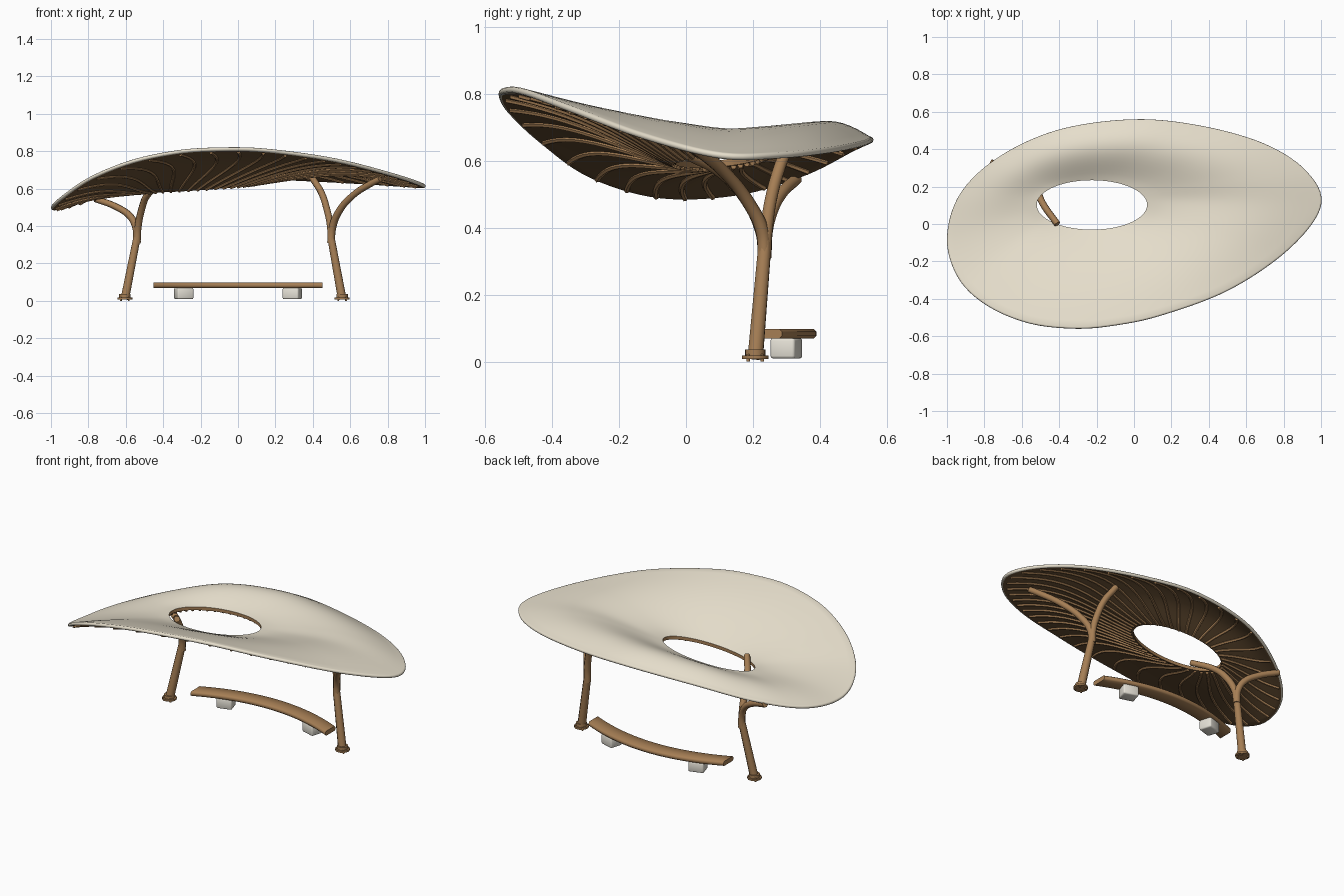
import bpy, bmesh
from math import sin, cos, pi, atan2
from mathutils import Vector, Matrix

if "Cube" in bpy.data.objects:
    bpy.data.objects.remove(bpy.data.objects["Cube"])


def material(name, rgb):
    m = bpy.data.materials.new(name)
    m.use_nodes = True
    m.diffuse_color = (*rgb, 1)
    m.node_tree.nodes["Principled BSDF"].inputs["Base Color"].default_value = (*rgb, 1)
    return m


CREAM = material("cream shell", (0.79, 0.73, 0.60))
WOOD = material("warm wood", (0.38, 0.21, 0.09))
DARK = material("dark underside", (0.16, 0.092, 0.04))
STONE = material("pale stone", (0.78, 0.75, 0.67))


def select(ob):
    bpy.ops.object.select_all(action="DESELECT")
    ob.select_set(True)
    bpy.context.view_layer.objects.active = ob


def add_mesh(name, bm, mats):
    bmesh.ops.recalc_face_normals(bm, faces=bm.faces)
    me = bpy.data.meshes.new(name)
    bm.to_mesh(me)
    bm.free()
    ob = bpy.data.objects.new(name, me)
    bpy.context.collection.objects.link(ob)
    for m in mats:
        me.materials.append(m)
    select(ob)
    bpy.ops.object.shade_smooth_by_angle(angle=pi / 3.5)


def tubes(name, paths, radius, taper=1.0, curved=False, sides=2):
    """Round wooden tubes along lists of points, joined in one object."""
    cu = bpy.data.curves.new(name, "CURVE")
    cu.dimensions = "3D"
    cu.bevel_depth = radius
    cu.bevel_resolution = sides
    cu.use_fill_caps = True
    cu.resolution_u = 8
    for path in paths:
        sp = cu.splines.new("BEZIER" if curved else "POLY")
        pts = sp.bezier_points if curved else sp.points
        pts.add(len(path) - 1)
        for i, (p, co) in enumerate(zip(pts, path)):
            p.co = co if curved else (*co, 1)
            p.radius = 1 + (taper - 1) * i / (len(path) - 1)
            if curved:
                p.handle_left_type = p.handle_right_type = "AUTO"
    ob = bpy.data.objects.new(name, cu)
    bpy.context.collection.objects.link(ob)
    cu.materials.append(WOOD)
    select(ob)
    bpy.ops.object.convert(target="MESH")
    bpy.ops.object.shade_smooth_by_angle(angle=pi / 3.5)


# Canopy surface: egg-shaped rim blended to an elliptical opening
RIM = [Vector(p) for p in (
    (1, .1, .627), (.925, .28, .627), (.7, .428, .642), (.36, .525, .66),
    (0, .56, .672), (-.4, .505, .647), (-.72, .36, .575), (-.93, .16, .517),
    (-1, -.08, .508), (-.94, -.29, .568), (-.79, -.435, .668), (-.57, -.53, .755),
    (-.33, -.56, .805), (-.12, -.545, .82), (.14, -.49, .815), (.51, -.35, .765),
    (.83, -.13, .685))]
HOLE = Vector((-.225, .102, .622))
THICK, LIP = 0.02, 0.01


def spline(u):
    n = len(RIM)
    s = (u % 1) * n
    i, f = int(s), s % 1
    a, b, c, d = (RIM[(i + k) % n] for k in (-1, 0, 1, 2))
    p = (2 * b + (c - a) * f + (2 * a - 5 * b + 4 * c - d) * f ** 2
         + (3 * b - a - 3 * c + d) * f ** 3) / 2
    return Vector((p.x * .99, p.y * .982, p.z))


def rim(phi):
    """Rim point at a given flattened angle, found by bisection."""
    mid = phi / (2 * pi)
    lo, hi = mid - .25, mid + .25
    for _ in range(26):
        mid = (lo + hi) / 2
        p = spline(mid)
        if sin(atan2(p.y / .56, p.x) - phi) < 0:
            lo = mid
        else:
            hi = mid
    return spline(mid)


def surface(phi, t):
    c, s = cos(phi), sin(phi)
    inner = HOLE + Vector((.295 * c, .132 * s, .02 * c + .012 * s))
    p = inner.lerp(rim(phi), t)
    p.z += (.04 + .02 * c + .02 * s) * sin(pi * t ** 1.2)
    return p


def section_loop(phi):
    """Closed shell section: top outward, rounded lip, underside back to the opening."""
    tangent = rim(phi + .02) - rim(phi - .02)
    out = Vector((tangent.y, -tangent.x, 0)).normalized()
    up = Vector((0, 0, 1))
    top = [surface(phi, j / M) for j in range(M + 1)]
    lip = [top[-1] + out * LIP * cos(k * pi / 6) + up * LIP * (sin(k * pi / 6) - 1)
           for k in (2, 1, 0, -1, -2)]
    return top + lip + [p - up * THICK for p in reversed(top)]


# Shell with cream top and lip, dark underside and wooden inner edge
N, M = 128, 16
bm = bmesh.new()
loops = [[bm.verts.new(p) for p in section_loop(2 * pi * i / N)] for i in range(N)]
L = len(loops[0])
for i in range(N):
    a, b = loops[i], loops[(i + 1) % N]
    for j in range(L):
        k = (j + 1) % L
        f = bm.faces.new((a[j], a[k], b[k], b[j]))
        f.material_index = 2 if j == L - 1 else int(j >= M + 6)
add_mesh("canopy_shell", bm, (CREAM, DARK, WOOD))

# Sweeping ribs below the shell
RIBS, STEPS = 40, 14
ribs = []
for r in range(RIBS):
    path = []
    for j in range(STEPS + 1):
        t = .02 + .95 * j / STEPS
        phi = 2 * pi * r / RIBS + .12 * sin(pi * t)
        path.append(surface(phi, t) - Vector((0, 0, THICK + .003)))
    ribs.append(path)
tubes("canopy_ribs", ribs, .0085, sides=1)


# Forked columns with round feet
def disc(bm, x, y, z0, z1, r):
    ret = bmesh.ops.create_cone(bm, cap_ends=True, segments=20, radius1=r, radius2=r, depth=z1 - z0)
    bmesh.ops.translate(bm, verts=ret["verts"], vec=(x, y, (z0 + z1) / 2))


def column(side, foot, fork, branches):
    tubes(side + "_post", [[(foot, .207, .01), (fork, .235, .34)]], .0245, taper=.85)
    tubes(side + "_branches", [[(fork, .235, .31)] + b for b in branches],
          .0205, taper=.85, curved=True)
    bm = bmesh.new()
    disc(bm, foot, .207, .008, .018, .04)
    disc(bm, foot, .207, .018, .036, .03)
    for k in range(4):
        a = pi / 4 + k * pi / 2
        disc(bm, foot + .03 * cos(a), .207 + .03 * sin(a), 0, .022, .005)
    add_mesh(side + "_post_foot", bm, [WOOD])


column("left", .557, .497, (
    [(.495, .24, .39), (.475, .255, .49), (.445, .28, .58), (.405, .305, .645), (.39, .313, .668)],
    [(.505, .228, .39), (.535, .19, .47), (.61, .12, .56), (.725, .03, .635), (.76, .005, .652)]))
column("right", -.605, -.54, (
    [(-.535, .225, .39), (-.515, .175, .49), (-.485, .105, .565), (-.41, .0, .622)],
    [(-.545, .24, .39), (-.575, .256, .45), (-.65, .285, .502), (-.763, .33, .545)]))

# Curved bench seat
BEND, MID, HALF_LENGTH = 1.0, .342, .453


def bench_point(x, off, z):
    return (x, MID + off - x * x / (2 * BEND), z)


half, edge, z0, z1 = .048, .008, .069, .097
section = [(-half + edge, z0), (half - edge, z0), (half, z0 + edge), (half, z1 - edge),
           (half - edge, z1), (edge - half, z1), (-half, z1 - edge), (-half, z0 + edge)]
bm = bmesh.new()
rings = []
for i in range(25):
    x = HALF_LENGTH * (i / 12 - 1)
    rings.append([bm.verts.new(bench_point(x, o, z)) for o, z in section])
for p, q in zip(rings, rings[1:]):
    for j in range(len(section)):
        k = (j + 1) % len(section)
        bm.faces.new((p[j], p[k], q[k], q[j]))
bm.faces.new(rings[0])
bm.faces.new(rings[-1])
add_mesh("bench_seat", bm, [WOOD])

# Stone blocks under the bench, turned to follow its bend
for side, s in (("left", 1), ("right", -1)):
    x = s * .29
    bm = bmesh.new()
    bmesh.ops.create_cube(bm, size=1)
    bmesh.ops.scale(bm, verts=bm.verts, vec=(.09, .077, .061))
    bmesh.ops.bevel(bm, geom=bm.edges[:], offset=.008, segments=2, affect="EDGES", profile=.5)
    bmesh.ops.transform(bm, verts=bm.verts, matrix=Matrix.Translation(bench_point(x, 0, .0395))
                        @ Matrix.Rotation(-x / BEND, 4, "Z"))
    add_mesh(side + "_bench_block", bm, [STONE])
